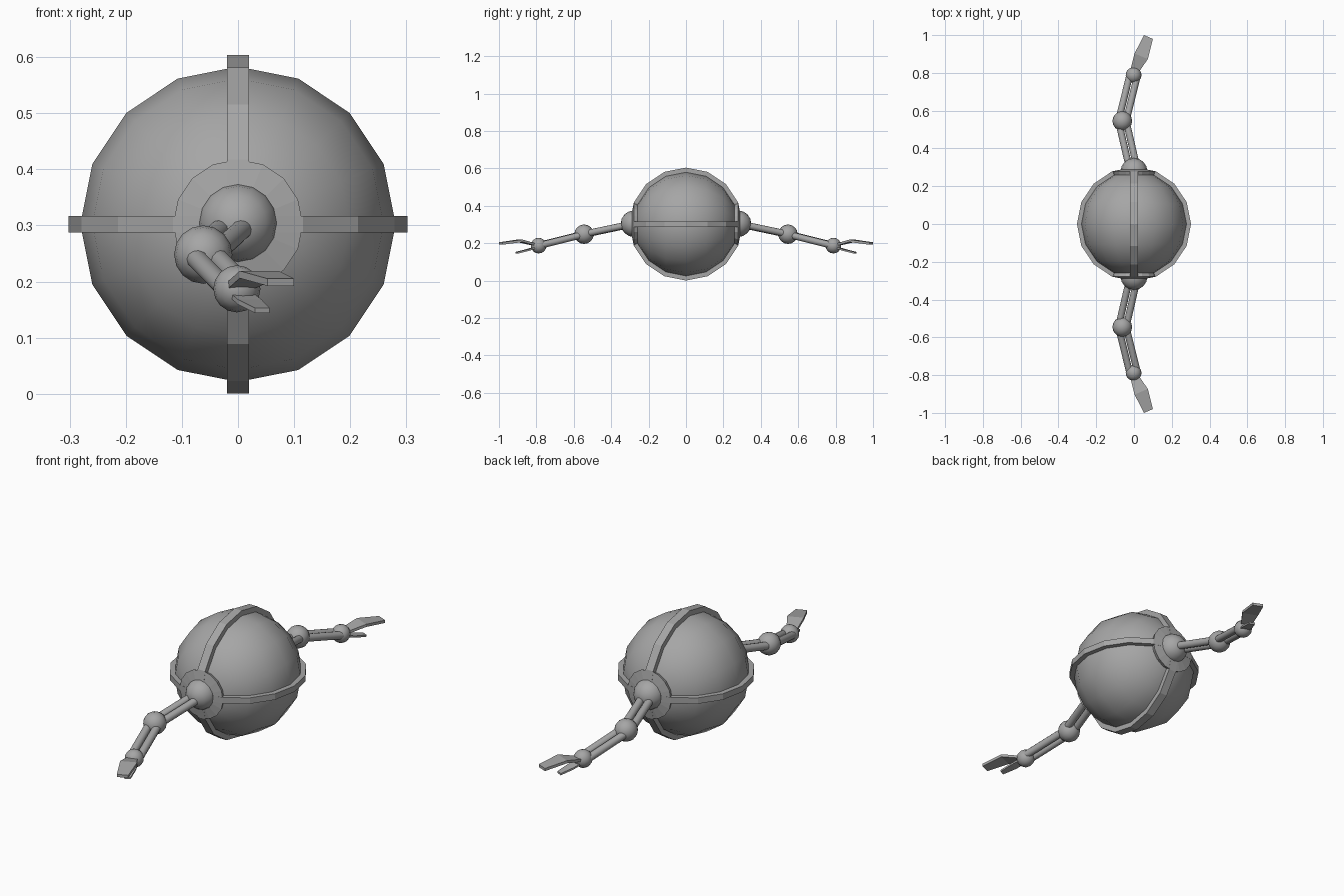
import bpy, bmesh, math
from mathutils import Vector, Matrix

if "Cube" in bpy.data.objects:
    bpy.data.objects.remove(bpy.data.objects["Cube"])

CZ, R, STEP = 0.302, 0.302, math.pi / 8
grey = bpy.data.materials.new("metal grey")
grey.diffuse_color = (0.38, 0.38, 0.38, 1)
grey.use_nodes = True
grey.node_tree.nodes["Principled BSDF"].inputs["Base Color"].default_value = grey.diffuse_color


def finish(bm, name, smooth=None):
    bmesh.ops.recalc_face_normals(bm, faces=bm.faces)
    me = bpy.data.meshes.new(name)
    bm.to_mesh(me)
    bm.free()
    me.materials.append(grey)
    ob = bpy.data.objects.new(name, me)
    bpy.context.collection.objects.link(ob)
    if smooth:
        bpy.ops.object.select_all(action='DESELECT')
        bpy.context.view_layer.objects.active = ob
        ob.select_set(True)
        bpy.ops.object.shade_smooth_by_angle(angle=math.radians(smooth))
    return ob


def ball(name, centre, radius):
    bm = bmesh.new()
    m = Matrix.Translation(centre) @ Matrix.Rotation(math.pi / 2, 4, 'X')
    bmesh.ops.create_uvsphere(bm, u_segments=16, v_segments=8, radius=radius, matrix=m)
    return finish(bm, name, 40)


def lathe(name, profile, matrix, closed):
    """Sweep a (radius, height) profile around local z in 16 steps."""
    bm = bmesh.new()
    rings = [[bm.verts.new(matrix @ Vector((r * math.cos(i * STEP), r * math.sin(i * STEP), h)))
              for r, h in profile] for i in range(16)]
    n = len(profile)
    for i in range(16):
        a, b = rings[i], rings[(i + 1) % 16]
        for j in range(n if closed else n - 1):
            k = (j + 1) % n
            bm.faces.new((a[j], b[j], b[k], a[k]))
    bmesh.ops.remove_doubles(bm, verts=bm.verts, dist=1e-5)
    return finish(bm, name)


def rod(name, a, b, radius):
    d = b - a
    bm = bmesh.new()
    m = Matrix.Translation((a + b) / 2) @ d.to_track_quat('Z', 'Y').to_matrix().to_4x4()
    bmesh.ops.create_cone(bm, cap_ends=True, segments=12, radius1=radius, radius2=radius,
                          depth=d.length, matrix=m)
    return finish(bm, name, 40)


def claw(name, sections, side, thick):
    """Thin bent plate through (left, right) point pairs."""
    bm = bmesh.new()
    loops = []
    for l, r in sections:
        l, r = Vector((l[0], l[1] * side, l[2])), Vector((r[0], r[1] * side, r[2]))
        dz = Vector((0, 0, thick))
        loops.append([bm.verts.new(p) for p in (l, r, r - dz, l - dz)])
    for a, b in zip(loops, loops[1:]):
        for j in range(4):
            k = (j + 1) % 4
            bm.faces.new((a[j], a[k], b[k], b[j]))
    bm.faces.new(loops[0])
    bm.faces.new(loops[-1])
    return finish(bm, name)


# Body and the two crossing bands
centre = Matrix.Translation((0, 0, CZ))
ball("body", (0, 0, CZ), 0.281)
inner = 0.268
lathe("level_band", [(R, -0.0145), (R, 0.0145), (inner, 0.0145), (inner, -0.0145)], centre, True)
lathe("upright_band", [(R, -0.02), (R, 0.02), (inner, 0.02), (inner, -0.02)],
      centre @ Matrix.Rotation(math.pi / 2, 4, 'Y'), True)

# Collars and arms, mirrored front to back
for side, tag in ((-1, "front"), (1, "back")):
    turn = centre @ Matrix.Rotation(-side * math.pi / 2, 4, 'X')
    s, c = math.sin(STEP), math.cos(STEP)
    lathe(tag + "_collar", [(0, R), (R * s, R * c), (inner * s, inner * c), (0, inner)], turn, False)

    shoulder = Vector((0, side * 0.278, CZ + 0.002))
    elbow = Vector((-0.062, side * 0.545, 0.248))
    wrist = Vector((-0.002, side * 0.788, 0.187))
    ball(tag + "_shoulder", shoulder, 0.071)
    ball(tag + "_elbow", elbow, 0.052)
    ball(tag + "_wrist", wrist, 0.042)

    # Paired rods between the joints
    for part, a, b in (("upper_arm", shoulder, elbow), ("forearm", elbow, wrist)):
        off = (b - a).cross(Vector((0, 0, 1))).normalized() * 0.02
        for k, sgn in enumerate((-1, 1)):
            rod(f"{tag}_{part}_rod_{k + 1}", a + off * sgn, b + off * sgn, 0.018)

    # Gripper plates
    claw(tag + "_upper_claw", [((-0.018, 0.82, 0.2), (0.028, 0.808, 0.2)),
                               ((0.003, 0.903, 0.219), (0.073, 0.873, 0.219)),
                               ((0.053, 1.0, 0.205), (0.1, 0.98, 0.205))], side, 0.013)
    claw(tag + "_lower_claw", [((-0.014, 0.815, 0.18), (0.026, 0.8, 0.18)),
                               ((0.0, 0.855, 0.168), (0.042, 0.838, 0.168)),
                               ((0.03, 0.912, 0.153), (0.056, 0.9, 0.153))], side, 0.009)
